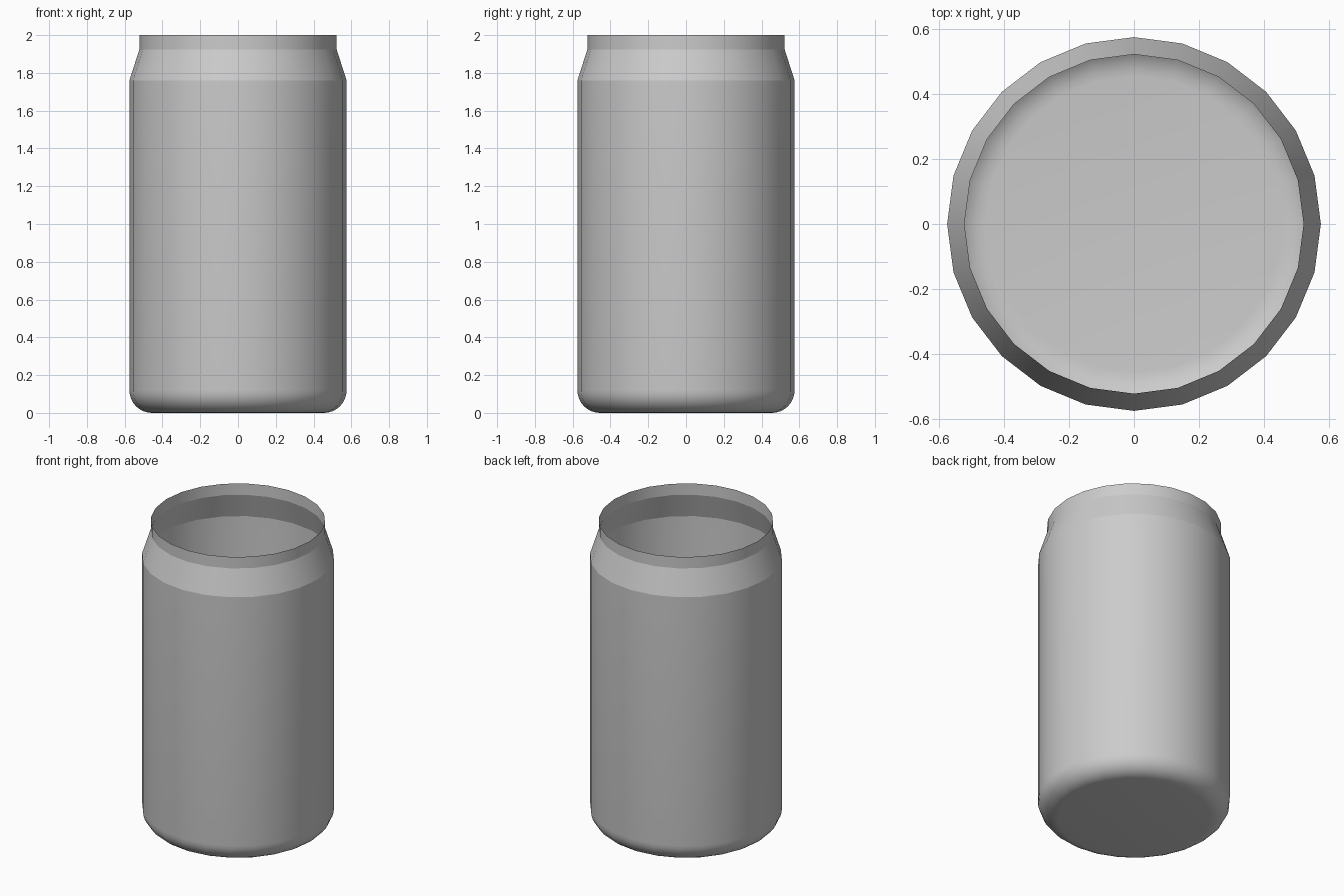
import bpy
import bmesh
from math import sin, cos, pi, radians

cube = bpy.data.objects.get("Cube")
if cube:
    bpy.data.objects.remove(cube, do_unlink=True)

SIDES = 24
RADIUS = 0.575
CORNER = 0.12
STEPS = 8

# One flat metal colour
metal = bpy.data.materials.new("grey_metal")
metal.use_nodes = True
grey = (0.6, 0.6, 0.6, 1)
metal.diffuse_color = grey
metal.node_tree.nodes["Principled BSDF"].inputs["Base Color"].default_value = grey

# Profile: rounded base corner, straight wall, tapered shoulder, upright rim
profile = [(RADIUS - CORNER + CORNER * sin(i * pi / 2 / STEPS),
            CORNER - CORNER * cos(i * pi / 2 / STEPS)) for i in range(STEPS + 1)]
profile += [(RADIUS, 1.76), (0.522, 1.925), (0.522, 2.0)]

# Open, thin-walled can with a flat floor
bm = bmesh.new()
rings = [[bm.verts.new((r * cos(2 * pi * k / SIDES), r * sin(2 * pi * k / SIDES), z))
          for k in range(SIDES)] for r, z in profile]
for low, high in zip(rings, rings[1:]):
    for k in range(SIDES):
        n = (k + 1) % SIDES
        bm.faces.new((low[k], low[n], high[n], high[k]))
bm.faces.new(rings[0][::-1])

mesh = bpy.data.meshes.new("can_body")
bm.to_mesh(mesh)
bm.free()
mesh.materials.append(metal)
can = bpy.data.objects.new("can_body", mesh)
bpy.context.collection.objects.link(can)

# Smooth wall and base, crisp shoulder and rim edges
bpy.ops.object.select_all(action='DESELECT')
can.select_set(True)
bpy.context.view_layer.objects.active = can
bpy.ops.object.shade_smooth_by_angle(angle=radians(16.5))
